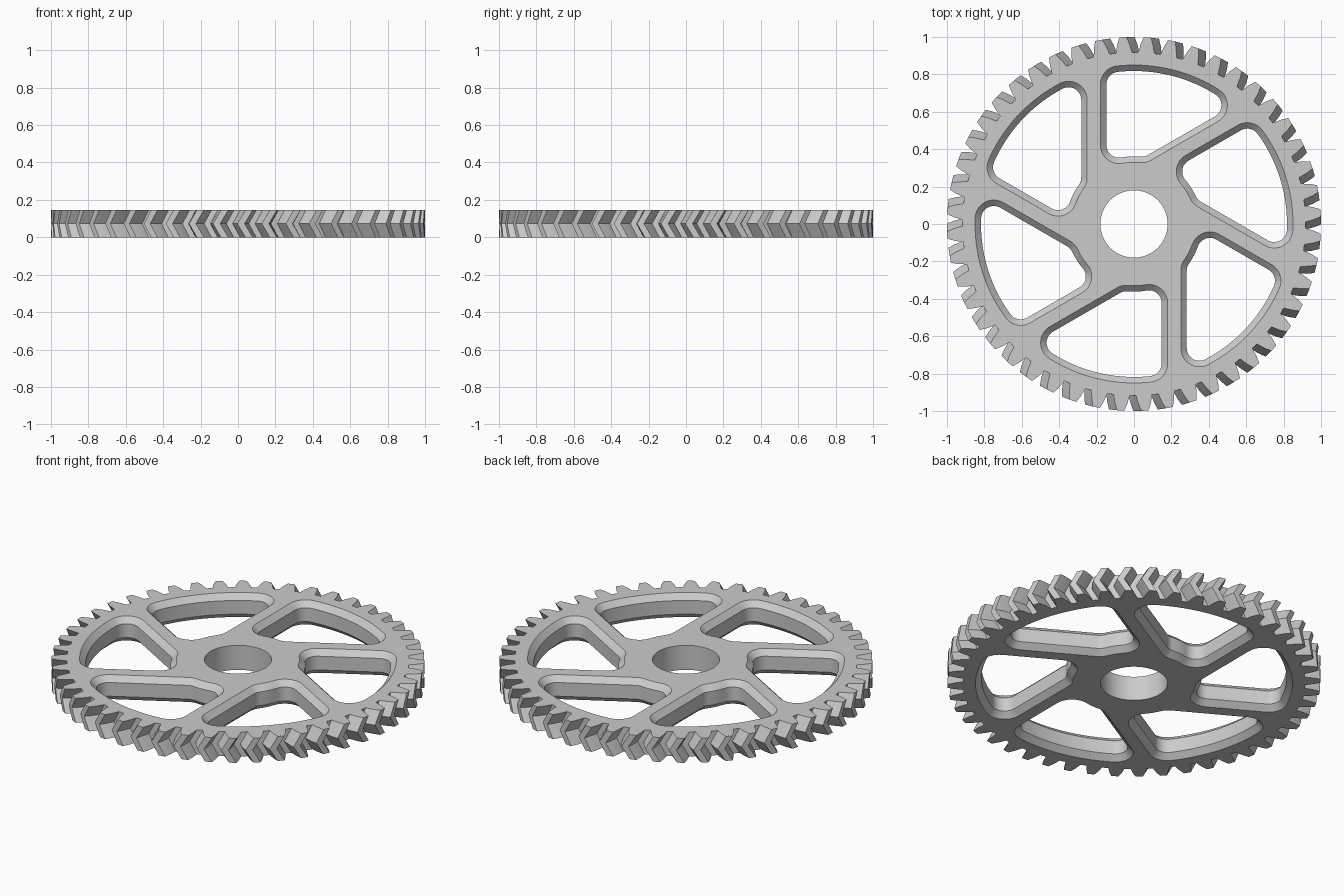
import bpy, bmesh
from math import sin, cos, tan, pi, radians, sqrt, atan2, hypot

if "Cube" in bpy.data.objects:
    bpy.data.objects.remove(bpy.data.objects["Cube"], do_unlink=True)

HEIGHT = 0.145
TEETH = 48
TIP, PITCH, ROOT = 1.0, 0.963, 0.918      # tooth radii
TWIST = HEIGHT / 2 * tan(radians(30)) / PITCH
PHASE = radians(93.4)
BORE = 0.18
SPOKES = 6
RIM, HUB = 0.85, 0.33                     # radial limits of each window
LEFT, RIGHT = 0.18, 0.25                  # distances of window sides from the axis
FILLET, CHAMFER = 0.1, 0.032


def arc(cx, cy, r, a0, a1, n):
    return [(cx + r * cos(a0 + (a1 - a0) * i / n), cy + r * sin(a0 + (a1 - a0) * i / n))
            for i in range(n + 1)]


def turn(points, a):
    return [(x * cos(a) - y * sin(a), x * sin(a) + y * cos(a)) for x, y in points]


def tooth_outline():
    """Gear outline, one tooth after another."""
    half = [(ROOT, 0.047), (PITCH, 0.034), (TIP, 0.019)]
    tooth = [(r, -a) for r, a in half] + [(r, a) for r, a in reversed(half)]
    return [(r * cos(a + k * 2 * pi / TEETH + PHASE), r * sin(a + k * 2 * pi / TEETH + PHASE))
            for k in range(TEETH) for r, a in tooth]


def window_outline(inset):
    """Rounded window between two offset spokes, shrunk by inset."""
    def on_right(r):
        d = RIGHT + FILLET
        t = sqrt(r * r - d * d)
        return (-d * sin(pi / 6) + t * cos(pi / 6), d * cos(pi / 6) + t * sin(pi / 6))

    def on_left(r):
        x = FILLET - LEFT
        return (x, sqrt(r * r - x * x))

    inner, outer = HUB + FILLET, RIM - FILLET
    c1, c2, c3, c4 = on_left(inner), on_right(inner), on_right(outer), on_left(outer)
    p1, p2, p3, p4 = [atan2(c[1], c[0]) for c in (c1, c2, c3, c4)]
    f = FILLET - inset
    pts = arc(*c1, f, pi, pi + p1, 8)
    pts += arc(0, 0, HUB + inset, p1, p2, 6)[1:-1]
    pts += arc(*c2, f, pi + p2, 2 * pi - pi / 3, 5)
    pts += arc(*c3, f, -pi / 3, p3, 10)
    pts += arc(0, 0, RIM - inset, p3, p4, 14)[1:-1]
    pts += arc(*c4, f, p4, pi, 8)
    return pts


bm = bmesh.new()
cap_edges = []


def wall(levels):
    """Join outlines stacked as (points, z); remember the end loops for the caps."""
    rings = [[bm.verts.new((x, y, z)) for x, y in pts] for pts, z in levels]
    n = len(rings[0])
    for low, high in zip(rings, rings[1:]):
        for i in range(n):
            j = (i + 1) % n
            bm.faces.new((low[i], low[j], high[j], high[i]))
    for ring in (rings[0], rings[-1]):
        cap_edges.append([bm.edges.get((ring[i], ring[(i + 1) % n])) for i in range(n)])


# herringbone teeth
teeth = tooth_outline()
wall([(teeth, 0), (turn(teeth, -TWIST), HEIGHT / 2), (teeth, HEIGHT)])

# centre bore
bore = arc(0, 0, BORE, 0, 2 * pi, 64)[:-1]
wall([(bore, 0), (bore, HEIGHT)])

# chamfered windows between the spokes
wide, narrow = window_outline(0), window_outline(CHAMFER)
for k in range(SPOKES):
    a = k * 2 * pi / SPOKES
    w, n = turn(wide, a), turn(narrow, a)
    wall([(w, 0), (n, CHAMFER), (n, HEIGHT - CHAMFER), (w, HEIGHT)])

# flat bottom and top
for side in (0, 1):
    edges = [e for loop in cap_edges[side::2] for e in loop]
    bmesh.ops.triangle_fill(bm, use_beauty=True, use_dissolve=False, edges=edges)
bmesh.ops.recalc_face_normals(bm, faces=bm.faces[:])

mesh = bpy.data.meshes.new("gear_wheel")
bm.to_mesh(mesh)
bm.free()
gear = bpy.data.objects.new("gear_wheel", mesh)
bpy.context.collection.objects.link(gear)

# plain grey
grey = bpy.data.materials.new("light_grey")
grey.use_nodes = True
colour = (0.6, 0.6, 0.6, 1)
grey.diffuse_color = colour
grey.node_tree.nodes["Principled BSDF"].inputs["Base Color"].default_value = colour
mesh.materials.append(grey)

bpy.ops.object.select_all(action='DESELECT')
gear.select_set(True)
bpy.context.view_layer.objects.active = gear
bpy.ops.object.shade_smooth_by_angle(angle=radians(20))
